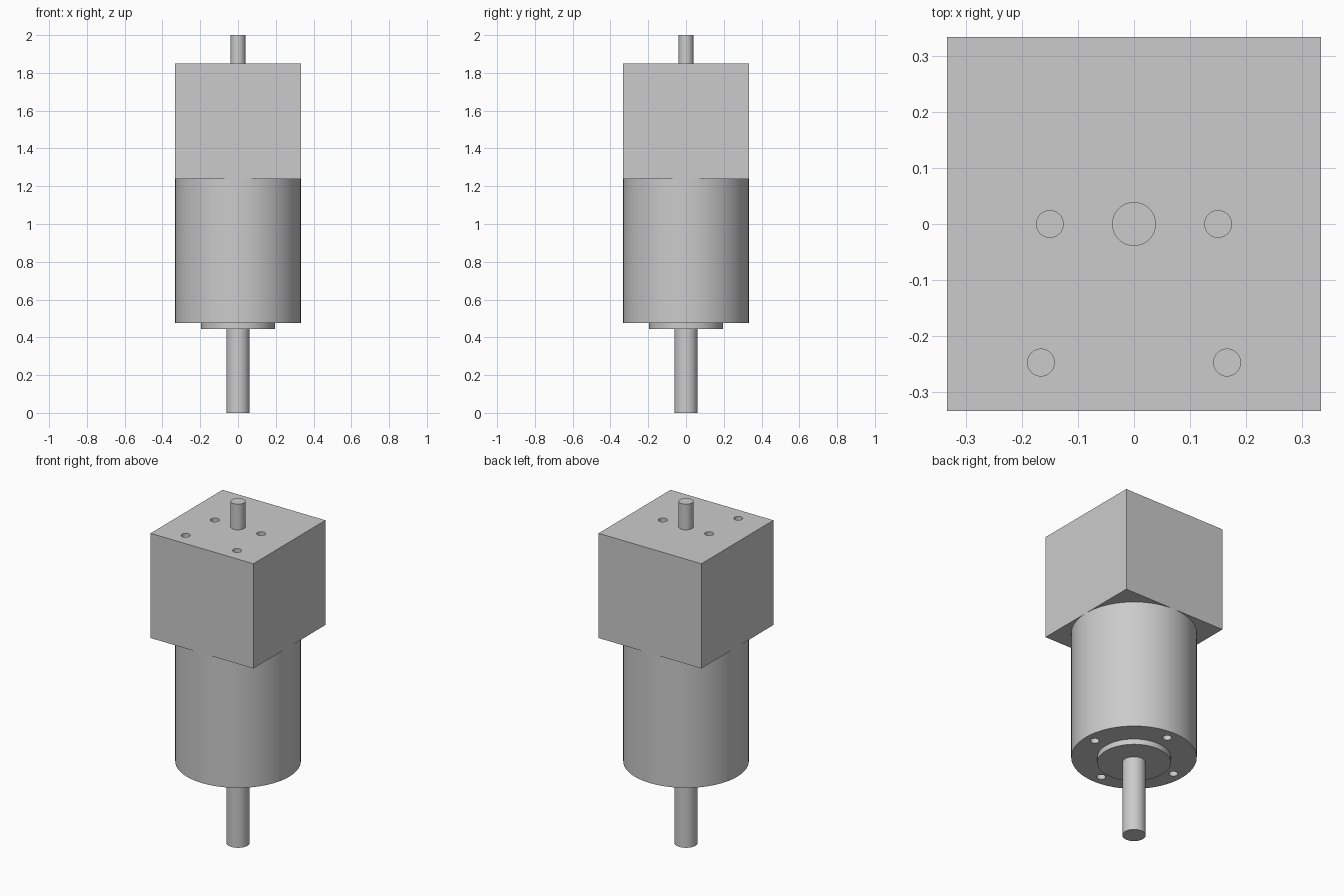
import bpy
from math import radians

if "Cube" in bpy.data.objects:
    bpy.data.objects.remove(bpy.data.objects["Cube"])


def cylinder(name, r, z0, z1, x=0, y=0, sides=96):
    bpy.ops.mesh.primitive_cylinder_add(vertices=sides, radius=r, depth=z1 - z0,
                                        location=(x, y, (z0 + z1) / 2))
    ob = bpy.context.object
    ob.name = name
    return ob


def smooth(ob):
    bpy.ops.object.select_all(action='DESELECT')
    ob.select_set(True)
    bpy.context.view_layer.objects.active = ob
    bpy.ops.object.shade_smooth_by_angle(angle=radians(30))


def drill(ob, points, z0, z1, r=0.024):
    # cut blind screw holes and drop the cutters afterwards
    for x, y in points:
        cutter = cylinder("hole_cutter", r, z0, z1, x, y, 32)
        cutter.hide_render = True
        mod = ob.modifiers.new("hole", 'BOOLEAN')
        mod.operation = 'DIFFERENCE'
        mod.solver = 'EXACT'
        mod.object = cutter
        bpy.context.view_layer.objects.active = ob
        bpy.ops.object.modifier_apply(modifier=mod.name)
        bpy.data.objects.remove(cutter)


HALF = 0.333

# square motor housing with four screw holes in the top
bpy.ops.mesh.primitive_cube_add(size=1, location=(0, 0, (1.237 + 1.85) / 2))
housing = bpy.context.object
housing.name = "motor_housing"
housing.scale = (2 * HALF, 2 * HALF, 1.85 - 1.237)
bpy.ops.object.transform_apply(location=False, rotation=False, scale=True)
drill(housing, [(s * x, y) for s in (-1, 1) for x, y in ((0.15, 0), (0.166, -0.247))],
      1.75, 1.95)
smooth(housing)

# round gearbox with four screw holes in the bottom flange
gearbox = cylinder("gearbox", HALF, 0.477, 1.237)
R = 0.272
drill(gearbox, [(R, 0), (-R, 0), (0, R), (0, -R)], 0.40, 0.577)
smooth(gearbox)

# centring boss and shafts
smooth(cylinder("centring_boss", 0.195, 0.445, 0.477))
smooth(cylinder("output_shaft", 0.062, 0, 0.445, sides=64))
smooth(cylinder("rear_shaft", 0.039, 1.85, 2.0, sides=64))
